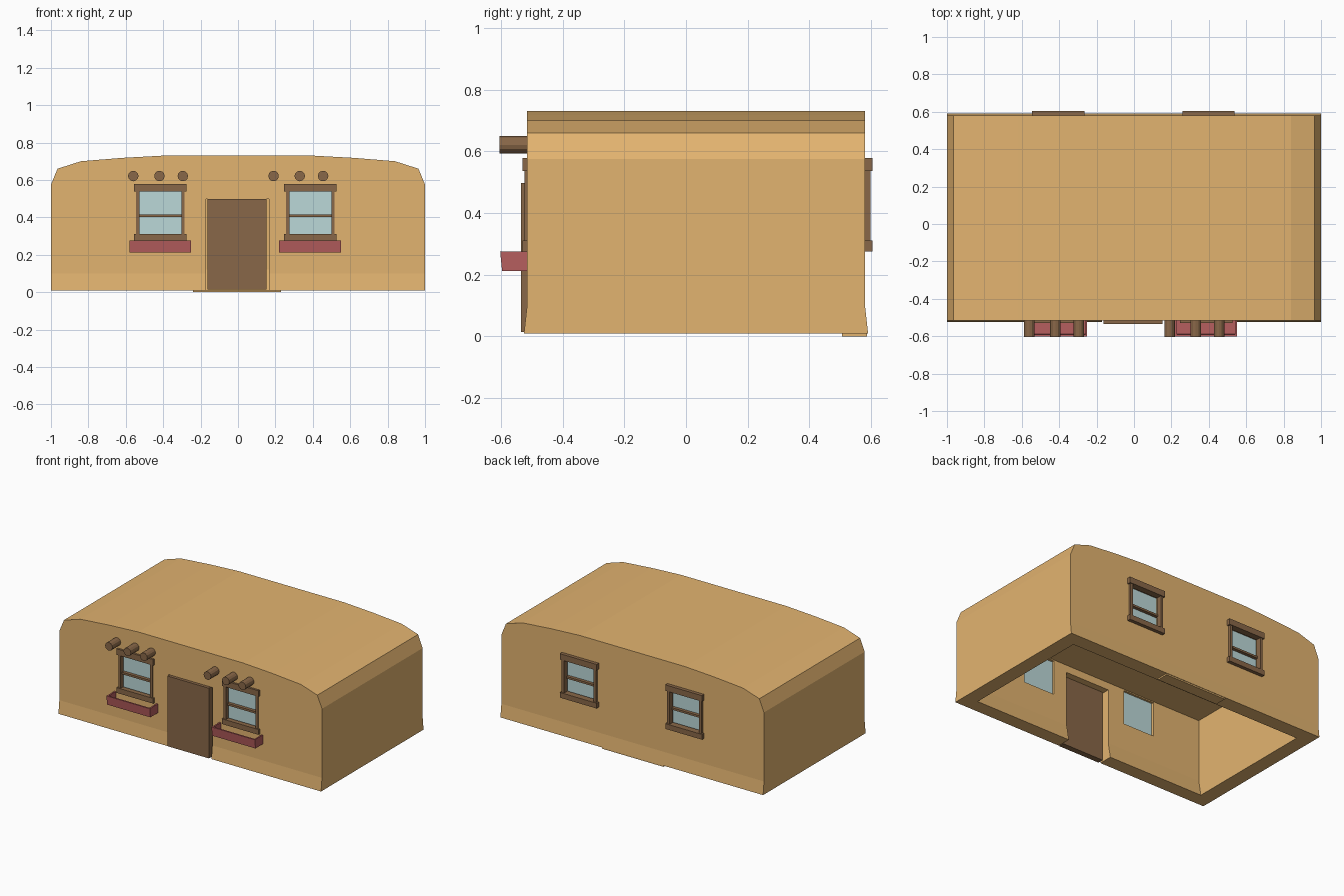
import bpy, bmesh, math

if "Cube" in bpy.data.objects:
    bpy.data.objects.remove(bpy.data.objects["Cube"])


def material(name, rgb):
    m = bpy.data.materials.new(name)
    m.diffuse_color = (*rgb, 1)
    m.use_nodes = True
    m.node_tree.nodes["Principled BSDF"].inputs["Base Color"].default_value = m.diffuse_color
    return m


SAND = material("sand plaster", (0.765, 0.455, 0.162))
WOOD = material("brown wood", (0.25, 0.137, 0.065))
GLASS = material("pale glass", (0.50, 0.69, 0.69))
RED = material("dusty red", (0.47, 0.112, 0.112))


def finish(name, bm, mat):
    bmesh.ops.recalc_face_normals(bm, faces=bm.faces)
    mesh = bpy.data.meshes.new(name)
    bm.to_mesh(mesh)
    bm.free()
    mesh.materials.append(mat)
    ob = bpy.data.objects.new(name, mesh)
    bpy.context.collection.objects.link(ob)
    return ob


def add_box(bm, x0, x1, y0, y1, z0, z1):
    v = bmesh.ops.create_cube(bm, size=1)["verts"]
    for p in v:
        p.co = (x1 if p.co.x > 0 else x0, y1 if p.co.y > 0 else y0,
                z1 if p.co.z > 0 else z0)
    return v


def boxes(name, mat, *specs):
    bm = bmesh.new()
    for s in specs:
        add_box(bm, *s)
    return finish(name, bm, mat)


def cut_with(target, cutter):
    cutter.hide_render = True
    mod = target.modifiers.new("cut", "BOOLEAN")
    mod.operation, mod.solver, mod.object = "DIFFERENCE", "EXACT", cutter
    bpy.context.view_layer.objects.active = target
    bpy.ops.object.modifier_apply(modifier=mod.name)
    bpy.data.objects.remove(cutter)


def cut(target, *spec):
    cut_with(target, boxes("cutter", SAND, spec))


def prism(name, rings, mat):
    """Skin matching closed rings and cap both ends."""
    bm = bmesh.new()
    r = [[bm.verts.new(p) for p in ring] for ring in rings]
    n = len(r[0])
    for a, b in zip(r, r[1:]):
        for i in range(n):
            j = (i + 1) % n
            bm.faces.new((a[i], a[j], b[j], b[i]))
    for ring in (r[0], r[-1]):
        if n > 6:
            bm.faces.new(ring[1:-1])
            bm.faces.new((ring[0], ring[1], ring[-2], ring[-1]))
        else:
            bm.faces.new(ring)
    return finish(name, bm, mat)


# Plaster shell: rounded roof profile, with a flare at the foot of front and back
half = [(1, 0.01), (1, 0.1), (1, 0.575), (0.965, 0.66), (0.84, 0.70),
        (0.62, 0.718), (0.4, 0.73)]
profile = half + [(-x, z) for x, z in reversed(half)]
shell = prism("plaster_shell",
              [[(x, y + (flare if z < 0.05 else 0), z) for x, z in profile]
               for y, flare in ((-0.515, -0.01), (0.58, 0.01))], SAND)

# Hollow room whose walls are thicker at the foot
room = prism("room_cutter",
             [[(-0.9, y0, z), (0.9, y0, z), (0.9, y1, z), (-0.9, y1, z)]
              for z, y0, y1 in ((-0.05, -0.43, 0.49), (0.01, -0.43, 0.49),
                                (0.12, -0.45, 0.51), (0.55, -0.45, 0.51))], SAND)
cut_with(shell, room)

# Doorway and window openings
cut(shell, -0.17, 0.165, -0.7, -0.4, -0.1, 0.499)
windows = [("front_left", -0.415, -1), ("front_right", 0.387, -1),
           ("back_left", -0.405, 1), ("back_right", 0.398, 1)]
for _, c, s in windows:
    y0, y1 = (-0.7, -0.4) if s < 0 else (0.4, 0.7)
    cut(shell, c - 0.118, c + 0.118, y0, y1, 0.305, 0.542)

# Door and the low slab at the back
boxes("door", WOOD, (-0.163, 0.153, -0.535, -0.495, 0.015, 0.498))
boxes("back_foot_slab", SAND, (-0.24, 0.23, 0.505, 0.587, 0, 0.012))

# Windows: lintel, sill, jambs, sash and glass
for name, c, s in windows:
    wall, out = (-0.515, -0.529) if s < 0 else (0.58, 0.604)

    def span(inner, outer):
        return min(inner, outer), max(inner, outer)

    a = span(wall - s * 0.02, out)
    b = span(wall - s * 0.02, out - s * 0.006)
    m = span(wall - s * 0.03, wall - s * 0.008)
    boxes(name + "_window_frame", WOOD,
          (c - 0.14, c + 0.14, *a, 0.537, 0.578),
          (c - 0.14, c + 0.14, *a, 0.275, 0.311),
          (c - 0.13, c - 0.112, *b, 0.311, 0.537),
          (c + 0.112, c + 0.13, *b, 0.311, 0.537),
          (c - 0.118, c + 0.118, *m, 0.402, 0.416))
    g = span(wall - s * 0.03, wall - s * 0.05)
    boxes(name + "_window_glass", GLASS, (c - 0.118, c + 0.118, *g, 0.305, 0.542))

# Flower boxes: open-topped with a slightly tapered front
for name, x0, x1 in (("left", -0.58, -0.25), ("right", 0.22, 0.55)):
    bm = bmesh.new()
    for spec in ((x0, x1, -0.602, -0.592, 0.213, 0.275),
                 (x0, x0 + 0.01, -0.592, -0.51, 0.213, 0.275),
                 (x1 - 0.01, x1, -0.592, -0.51, 0.213, 0.275),
                 (x0 + 0.01, x1 - 0.01, -0.592, -0.51, 0.213, 0.223)):
        for v in add_box(bm, *spec):
            if v.co.z < 0.22 and v.co.y < -0.55:
                v.co.y += 0.006
    finish(name + "_flower_box", bm, RED)

# Round roof beams poking out of the front wall
for k, x in enumerate((-0.56, -0.42, -0.295, 0.19, 0.33, 0.455)):
    bpy.ops.mesh.primitive_cylinder_add(vertices=12, radius=0.028, depth=0.1,
                                        location=(x, -0.555, 0.621),
                                        rotation=(math.pi / 2, 0, 0))
    beam = bpy.context.object
    beam.name = f"roof_beam_{k + 1}"
    beam.data.materials.append(WOOD)
